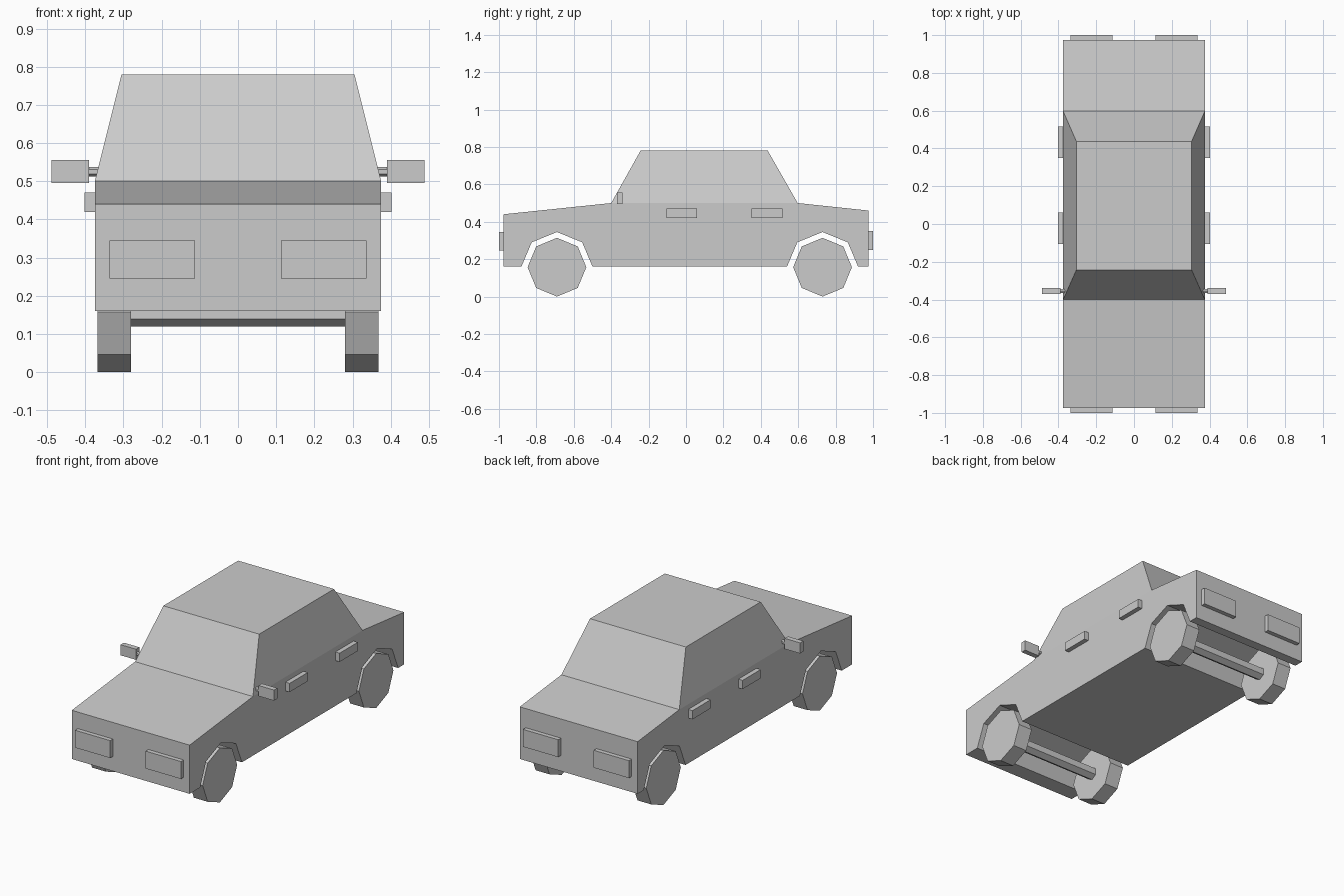
import bpy
import bmesh
from math import pi
from mathutils import Matrix

if "Cube" in bpy.data.objects:
    bpy.data.objects.remove(bpy.data.objects["Cube"], do_unlink=True)

grey = bpy.data.materials.new("light_grey")
grey.use_nodes = True
grey.diffuse_color = (0.6, 0.6, 0.6, 1)
grey.node_tree.nodes["Principled BSDF"].inputs["Base Color"].default_value = (0.6, 0.6, 0.6, 1)


def finish(name, bm):
    bmesh.ops.recalc_face_normals(bm, faces=bm.faces)
    mesh = bpy.data.meshes.new(name)
    bm.to_mesh(mesh)
    bm.free()
    mesh.materials.append(grey)
    obj = bpy.data.objects.new(name, mesh)
    bpy.context.collection.objects.link(obj)
    return obj


def box(name, x, y, z):
    """Box from (low, high) ranges along each axis."""
    bm = bmesh.new()
    bmesh.ops.create_cube(bm, size=1)
    for v in bm.verts:
        v.co = [r[0] if c < 0 else r[1] for c, r in zip(v.co, (x, y, z))]
    return finish(name, bm)


def rod(name, sides, radius, x, y, z, turn=0):
    """Prism lying along x between the two x values."""
    bm = bmesh.new()
    bmesh.ops.create_cone(bm, cap_ends=True, segments=sides, radius1=radius,
                          radius2=radius, depth=abs(x[1] - x[0]))
    place = Matrix.Translation((sum(x) / 2, y, z))
    bm.transform(place @ Matrix.Rotation(turn, 4, "X")
                 @ Matrix.Rotation(pi / 2, 4, "Y"))
    return finish(name, bm)


HALF = 0.375
SILL, BELT, ROOF = 0.16, 0.5, 0.78
AXLES = {"front": -0.69, "rear": 0.73}
HUB = 0.157


# Lower body: side profile with wheel arches, extruded across the width
def arch(y):
    return [(y - 0.19, SILL), (y - 0.135, 0.29), (y, 0.345),
            (y + 0.135, 0.29), (y + 0.19, SILL)]


profile = ([(-0.975, SILL)] + arch(AXLES["front"]) + arch(AXLES["rear"])
           + [(0.975, SILL), (0.975, 0.46), (0.597, BELT), (-0.4, BELT), (-0.975, 0.44)])
bm = bmesh.new()
side = bm.faces.new([bm.verts.new((-HALF, y, z)) for y, z in profile])
new = bmesh.ops.extrude_face_region(bm, geom=[side])["geom"]
bmesh.ops.translate(bm, vec=(2 * HALF, 0, 0),
                    verts=[g for g in new if isinstance(g, bmesh.types.BMVert)])
if not side.is_valid or all(len(e.link_faces) == 2 for e in bm.edges):
    pass
else:
    bmesh.ops.holes_fill(bm, edges=bm.edges, sides=0)
finish("lower_body", bm)

# Cabin: box tapered towards the roof
cabin = box("cabin", (-HALF, HALF), (-0.4, 0.597), (BELT, ROOF))
for v in cabin.data.vertices:
    if v.co.z > BELT + 0.1:
        v.co.x *= 0.305 / HALF
        v.co.y = -0.243 if v.co.y < 0 else 0.437

# Axles
for end, y in AXLES.items():
    rod(end + "_axle", 6, 0.037, (-0.29, 0.29), y, HUB, pi / 2)

# Parts repeated on both sides
for label, s in (("left", 1), ("right", -1)):
    def span(a, b):
        return sorted((s * a, s * b))

    for end, y in AXLES.items():
        rod(f"{end}_{label}_wheel", 8, HUB, span(0.28, 0.368), y, HUB)

    box(f"{label}_headlight", span(0.113, 0.337), (-1, -0.97), (0.245, 0.345))
    box(f"{label}_taillight", span(0.113, 0.337), (0.97, 1), (0.25, 0.35))

    for end, y in (("front", -0.105), ("rear", 0.35)):
        box(f"{end}_{label}_door_handle", span(0.37, 0.402), (y, y + 0.165), (0.42, 0.47))

    rod(f"{label}_mirror_stem", 6, 0.012, span(0.36, 0.395), -0.355, 0.525, pi / 2)
    box(f"{label}_mirror", span(0.39, 0.488), (-0.37, -0.34), (0.495, 0.556))
